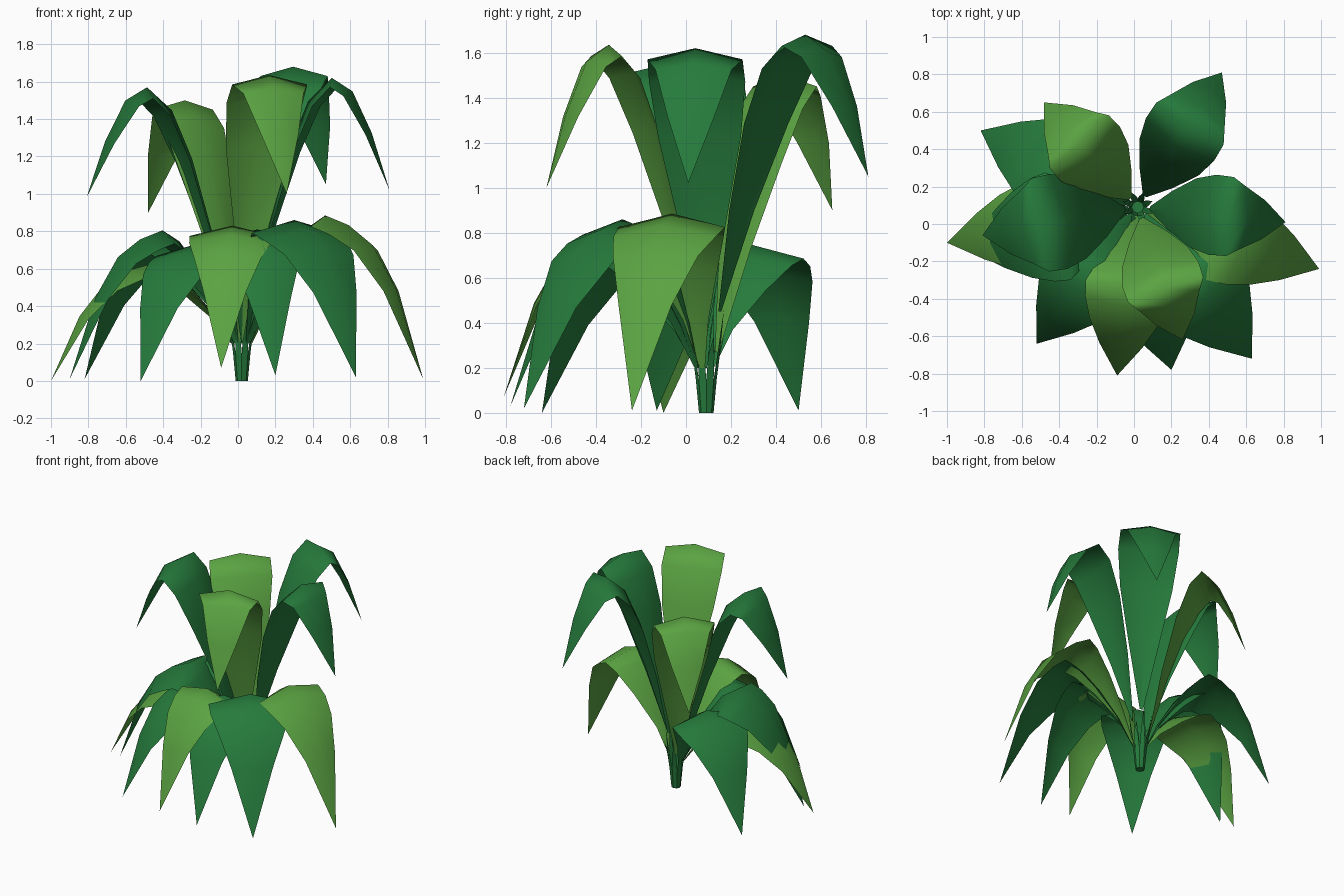
import bpy, bmesh, math
from mathutils import Vector

if "Cube" in bpy.data.objects:
    bpy.data.objects.remove(bpy.data.objects["Cube"])

CENTRE = Vector((0.02, 0.09, 0))
FOLD = 0.24  # how far leaf edges sink below the midrib, per unit of half width


def material(name, rgb):
    m = bpy.data.materials.new(name)
    m.use_nodes = True
    m.diffuse_color = (*rgb, 1)
    m.node_tree.nodes["Principled BSDF"].inputs["Base Color"].default_value = (*rgb, 1)
    return m


DARK = material("deep green", (0.019, 0.197, 0.045))
LIGHT = material("leaf green", (0.103, 0.365, 0.054))


def finish(bm, name, mat, angle):
    mesh = bpy.data.meshes.new(name)
    bm.to_mesh(mesh)
    bm.free()
    mesh.materials.append(mat)
    ob = bpy.data.objects.new(name, mesh)
    bpy.context.collection.objects.link(ob)
    bpy.ops.object.select_all(action="DESELECT")
    ob.select_set(True)
    bpy.context.view_layer.objects.active = ob
    bpy.ops.object.shade_smooth_by_angle(angle=math.radians(angle))
    return ob


# Leaf profiles: (reach fraction, rise fraction, half width), then the same for the fall
UPPER = ([(0.08, 0, 0.012), (0.19, 0.37, 0.105), (0.32, 0.69, 0.185),
          (0.45, 0.9, 0.215), (0.61, 1, 0.212)],
         [(0.75, 0.12, 0.17), (0.88, 0.49, 0.105), (1, 1, 0)])
LOWER = ([(0.05, 0, 0.012), (0.13, 0.32, 0.06), (0.25, 0.66, 0.15),
          (0.36, 0.9, 0.22), (0.46, 1, 0.25)],
         [(0.59, 0.06, 0.24), (0.72, 0.18, 0.2), (0.85, 0.45, 0.125), (1, 1, 0)])


def leaf(name, profile, tip, peak, mat, width=1.0, base=0.2):
    """Arching leaf from the crown to its tip, creased along the midrib."""
    tip = Vector(tip)
    out = tip - CENTRE
    out.z = 0
    reach = out.length
    out.normalize()
    side = Vector((-out.y, out.x, 0))
    rise, fall = profile
    path = [(u * reach, base + f * (peak - base), w * width) for u, f, w in rise]
    path += [(u * reach, peak - g * (peak - tip.z), w * width) for u, g, w in fall]
    bm = bmesh.new()
    rows = []
    for i, (r, z, w) in enumerate(path):
        a, b = path[max(i - 1, 0)], path[min(i + 1, len(path) - 1)]
        normal = (out * (a[1] - b[1]) + Vector((0, 0, b[0] - a[0]))).normalized()
        mid = CENTRE + out * r + Vector((0, 0, z))
        sink = normal * (FOLD * w)
        if w == 0:
            rows.append([bm.verts.new(mid)] * 3)
        else:
            rows.append([bm.verts.new(p) for p in
                         (mid - side * w - sink, mid, mid + side * w - sink)])
    for lo, hi in zip(rows, rows[1:]):
        for k in range(2):
            corners = [lo[k], hi[k], hi[k + 1], lo[k + 1]]
            bm.faces.new(list(dict.fromkeys(corners)))
    bmesh.ops.recalc_face_normals(bm, faces=bm.faces)
    if sum(f.normal.z for f in bm.faces) < 0:
        bmesh.ops.reverse_faces(bm, faces=bm.faces)
    return finish(bm, name, mat, 120)


# Tall upper leaves
leaf("upper_leaf_back_left", UPPER, (0.47, 0.81, 1.05), 1.68, DARK, base=0.45)
leaf("upper_leaf_back_right", UPPER, (-0.48, 0.65, 0.90), 1.50, LIGHT, base=0.27)
leaf("upper_leaf_right", UPPER, (-0.81, -0.06, 0.98), 1.57, DARK, width=1.2, base=0.34)
leaf("upper_leaf_left", UPPER, (0.81, 0.01, 1.02), 1.62, DARK, base=0.39)
leaf("upper_leaf_front", UPPER, (0.26, -0.62, 1.00), 1.635, LIGHT, base=0.41)

# Drooping lower leaves
leaf("lower_leaf_back_right", LOWER, (-0.82, 0.50, 0.01), 0.75, DARK, width=1.08)
leaf("lower_leaf_right", LOWER, (-1.00, -0.10, 0.00), 0.63, LIGHT)
leaf("lower_leaf_right_inner", LOWER, (-0.90, -0.13, 0.01), 0.805, DARK, width=1.18)
leaf("lower_leaf_front_right", LOWER, (-0.52, -0.64, 0.00), 0.73, DARK)
leaf("lower_leaf_front", LOWER, (-0.09, -0.81, 0.07), 0.83, LIGHT, width=0.92)
leaf("lower_leaf_front_inner", LOWER, (0.20, -0.78, 0.03), 0.81, DARK, width=0.95)
leaf("lower_leaf_front_left", LOWER, (0.63, -0.72, 0.02), 0.86, DARK, width=1.15)
leaf("lower_leaf_left", LOWER, (0.99, -0.24, 0.01), 0.885, LIGHT)

# Stem: eight narrow blades joined into a tube that opens into pointed shoots
SIDES = 8
bm = bmesh.new()
for i in range(SIDES):
    angle = math.tau * (i + 0.5) / SIDES
    out = Vector((math.cos(angle), math.sin(angle), 0))
    side = Vector((-out.y, out.x, 0))
    half = math.tan(math.pi / SIDES)
    tip_height = 0.46 if i % 2 else 0.34
    levels = [(0.03, 0.03, 0), (0.043, 0.043, 0.15), (0.058, 0.036, 0.25)]
    rows = [[bm.verts.new(CENTRE + out * r + side * (s * w * half) + Vector((0, 0, z)))
             for s in (-1, 1)] for r, w, z in levels]
    for lo, hi in zip(rows, rows[1:]):
        bm.faces.new([lo[0], lo[1], hi[1], hi[0]])
    tip = bm.verts.new(CENTRE + out * 0.085 + Vector((0, 0, tip_height)))
    bm.faces.new([rows[-1][0], rows[-1][1], tip])
bmesh.ops.remove_doubles(bm, verts=bm.verts, dist=0.0005)
bmesh.ops.contextual_create(bm, geom=[v for v in bm.verts if v.co.z < 0.001])
finish(bm, "stem", DARK, 30)
